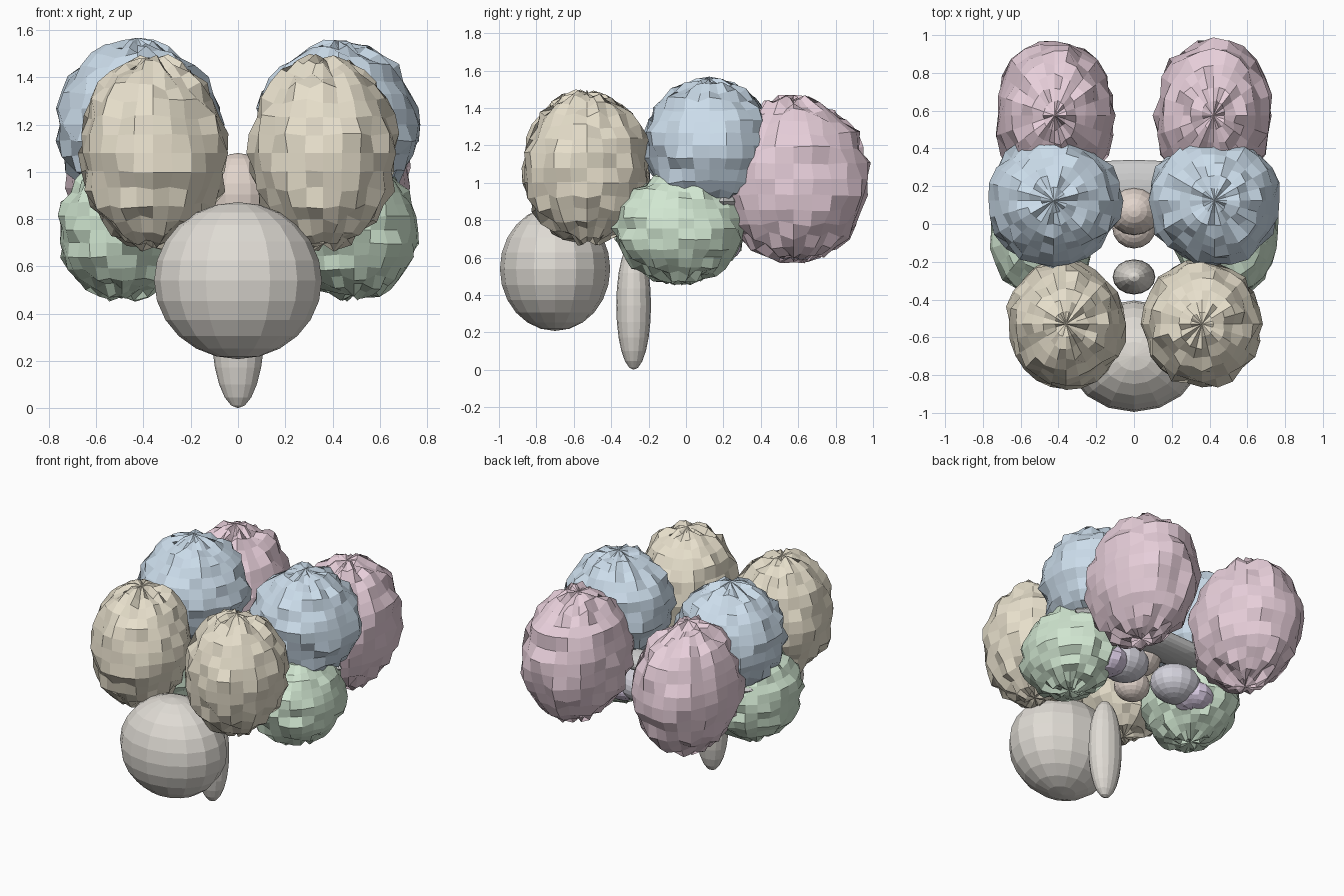
import bpy, bmesh, random

if "Cube" in bpy.data.objects:
    bpy.data.objects.remove(bpy.data.objects["Cube"])

random.seed(11)


def material(name, rgb):
    m = bpy.data.materials.new(name)
    m.diffuse_color = (*rgb, 1)
    m.use_nodes = True
    m.node_tree.nodes["Principled BSDF"].inputs["Base Color"].default_value = m.diffuse_color
    return m


def ellipsoid(name, center, radii, mat=None, rough=0.0, segs=16, rings=12):
    """Flat-faced UV sphere, optionally roughened by random radial scaling."""
    bm = bmesh.new()
    bmesh.ops.create_uvsphere(bm, u_segments=segs, v_segments=rings, radius=1)
    for v in bm.verts:
        k = 1 + random.uniform(-rough, rough)
        for i in range(3):
            v.co[i] = center[i] + v.co[i] * radii[i] * k
    me = bpy.data.meshes.new(name)
    bm.to_mesh(me)
    bm.free()
    ob = bpy.data.objects.new(name, me)
    bpy.context.collection.objects.link(ob)
    if mat:
        me.materials.append(mat)
    return ob


def pair(name, center, radii, mat, rough=0.0, segs=24, rings=16):
    x, y, z = center
    for side, s in (("left", -1), ("right", 1)):
        ellipsoid(f"{name}_{side}", (s * x, y, z), radii, mat, rough, segs, rings)


beige = material("beige", (0.80, 0.74, 0.60))
blue = material("blue", (0.60, 0.72, 0.83))
green = material("green", (0.64, 0.80, 0.64))
pink = material("pink", (0.80, 0.62, 0.70))
stone = material("stone", (0.74, 0.71, 0.66))
tan = material("tan", (0.76, 0.66, 0.60))
lavender = material("lavender", (0.66, 0.65, 0.72))
purple = material("purple", (0.72, 0.62, 0.80))

# folded outer lobes
R = 0.07
pair("frontal_lobe", (0.36, -0.53, 1.08), (0.31, 0.335, 0.40), beige, R)
pair("parietal_lobe", (0.425, 0.125, 1.20), (0.345, 0.345, 0.345), blue, R)
pair("temporal_lobe", (0.49, -0.04, 0.755), (0.275, 0.34, 0.29), green, R)
pair("occipital_lobe", (0.42, 0.575, 1.02), (0.31, 0.40, 0.43), pink, R)

# hindbrain
ellipsoid("cerebellum", (0, -0.70, 0.54), (0.355, 0.295, 0.332), stone)
ellipsoid("brainstem", (0, -0.28, 0.345), (0.113, 0.093, 0.345), stone)

# inner structures
ellipsoid("corpus_callosum", (0, 0.20, 0.90), (0.65, 0.14, 0.07))
ellipsoid("thalamus", (0, 0.07, 0.905), (0.14, 0.13, 0.175), tan)
ellipsoid("hypothalamus", (0, -0.02, 0.69), (0.115, 0.11, 0.10), tan)
pair("basal_ganglia", (0.21, 0.15, 0.705), (0.165, 0.15, 0.12), lavender, 0, 16, 12)
pair("hippocampus", (0.35, 0.15, 0.66), (0.13, 0.14, 0.09), purple, 0.05, 16, 12)
